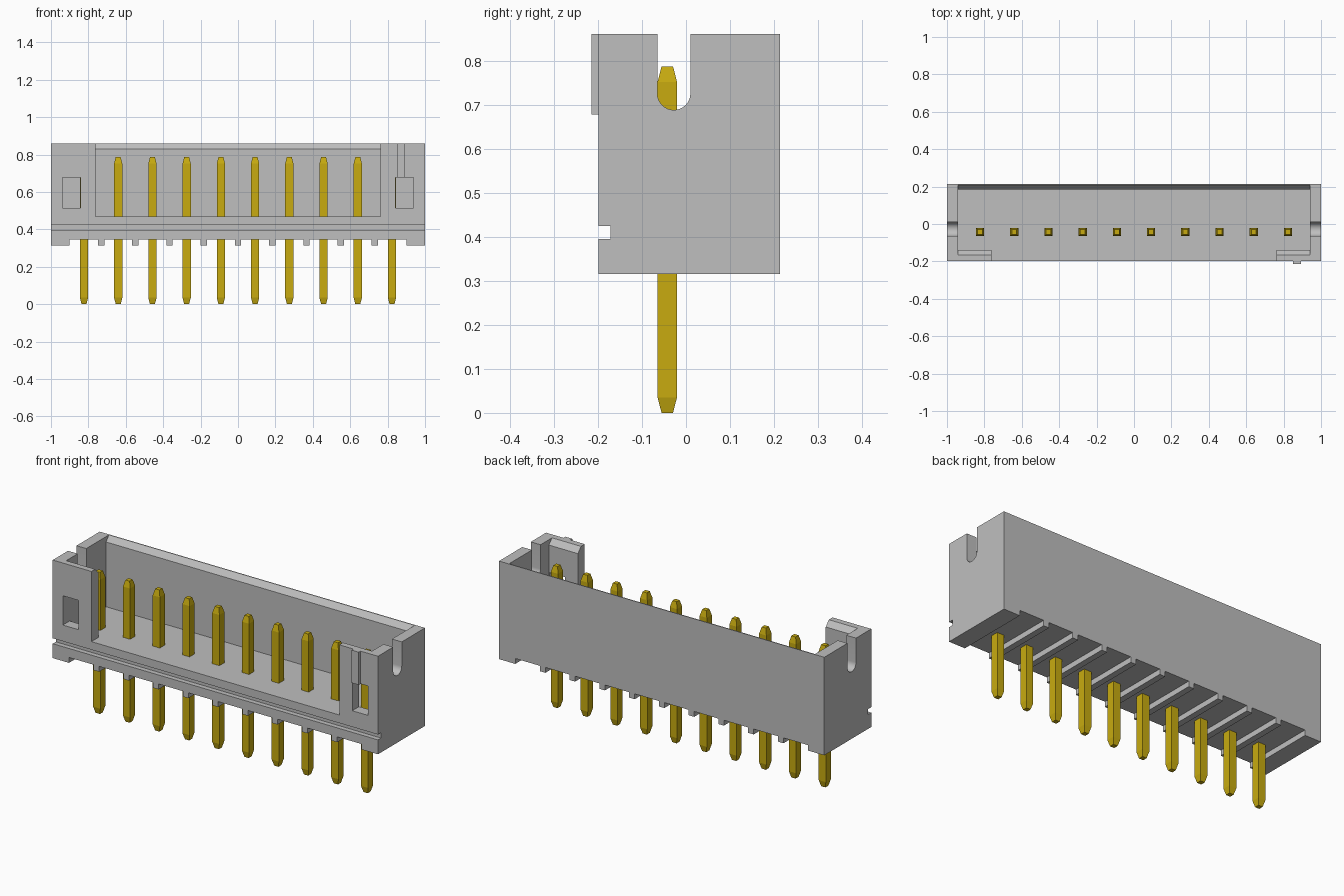
import bpy, bmesh, math
from mathutils import Vector

if "Cube" in bpy.data.objects:
    bpy.data.objects.remove(bpy.data.objects["Cube"], do_unlink=True)


def material(name, color, roughness):
    mat = bpy.data.materials.new(name)
    mat.use_nodes = True
    mat.diffuse_color = color
    shader = mat.node_tree.nodes["Principled BSDF"]
    shader.inputs["Base Color"].default_value = color
    shader.inputs["Roughness"].default_value = roughness
    return mat


GREY = material("grey plastic", (0.52, 0.52, 0.52, 1), 0.6)
GOLD = material("gold pin", (0.58, 0.41, 0.005, 1), 0.5)


def add_object(name, bm, mat):
    bmesh.ops.recalc_face_normals(bm, faces=bm.faces)
    mesh = bpy.data.meshes.new(name)
    bm.to_mesh(mesh)
    bm.free()
    mesh.materials.append(mat)
    obj = bpy.data.objects.new(name, mesh)
    bpy.context.collection.objects.link(obj)
    return obj


def prism(name, profile, x0, x1, mat=GREY):
    """Extrude a (y, z) profile along x."""
    bm = bmesh.new()
    face = bm.faces.new([bm.verts.new((x0, y, z)) for y, z in profile])
    side = bmesh.ops.extrude_face_region(bm, geom=[face])["geom"]
    moved = [v for v in side if isinstance(v, bmesh.types.BMVert)]
    bmesh.ops.translate(bm, verts=moved, vec=Vector((x1 - x0, 0, 0)))
    return add_object(name, bm, mat)


def box(name, x0, x1, y0, y1, z0, z1):
    return prism(name, [(y0, z0), (y1, z0), (y1, z1), (y0, z1)], x0, x1)


def carve(target, cutter):
    """Subtract the cutter from the target and discard it."""
    mod = target.modifiers.new("cut", "BOOLEAN")
    mod.operation = "DIFFERENCE"
    mod.solver = "EXACT"
    mod.object = cutter
    graph = bpy.context.evaluated_depsgraph_get()
    result = bpy.data.meshes.new_from_object(target.evaluated_get(graph))
    target.modifiers.clear()
    target.data = result
    bpy.data.objects.remove(cutter, do_unlink=True)


PITCH = 0.183
PIN_COUNT = 10
PIN_Y = -0.0425
FLOOR = 0.47
TOP = 0.86
HIGH = 1.0
FRONT, BACK, BOTTOM = -0.199, 0.214, 0.315
pin_xs = [(i - (PIN_COUNT - 1) / 2) * PITCH for i in range(PIN_COUNT)]

# Housing: open tray with chamfered inner rims
housing = box("housing", -1, 1, FRONT, BACK, BOTTOM, TOP)
cavity = [(-0.139, FLOOR), (0.184, FLOOR), (0.184, 0.83), (0.209, TOP),
          (0.209, HIGH), (-0.166, HIGH), (-0.166, TOP), (-0.139, 0.83)]
carve(housing, prism("cavity", cavity, -0.94, 0.94))

# Wide opening in the front wall and the long groove below it
carve(housing, box("front_opening", -0.762, 0.762, -0.3, -0.1, FLOOR, HIGH))
carve(housing, box("front_groove", -1.1, 1.1, -0.3, -0.172, 0.395, 0.425))

# Latch windows and round-bottomed slots in the end walls
slot_y, slot_z, slot_r = -0.0275, 0.7255, 0.0375
arc = [math.pi + math.pi * i / 16 for i in range(17)]
slot = [(slot_y + slot_r * math.cos(a), slot_z + slot_r * math.sin(a)) for a in arc]
slot += [(slot_y + slot_r, HIGH), (slot_y - slot_r, HIGH)]
for side in (-1, 1):
    x0, x1 = sorted((side * 0.842, side * 0.938))
    carve(housing, box("window", x0, x1, -0.3, -0.1, 0.515, 0.678))
    x0, x1 = sorted((side * 0.92, side * 1.1))
    carve(housing, prism("end_slot", slot, x0, x1))

# Channels across the underside leave a thin foot between neighbouring pins
foot = 0.017
for i, x in enumerate(pin_xs):
    left = -0.9 if i == 0 else x - PITCH / 2 + foot
    right = 0.9 if i == PIN_COUNT - 1 else x + PITCH / 2 - foot
    carve(housing, box("channel", left, right, -0.3, 0.3, 0.2, 0.345))

bpy.ops.object.select_all(action="DESELECT")
housing.select_set(True)
bpy.context.view_layer.objects.active = housing
bpy.ops.object.shade_smooth_by_angle(angle=math.radians(25))

# Key rib on the front
box("key_rib", 0.85, 0.893, -0.215, -0.19, 0.678, TOP)

# Square pins with tapered tips
rings = [(0, 0.013), (0.035, 0.022), (0.752, 0.022), (0.787, 0.013)]
for i, x in enumerate(pin_xs):
    bm = bmesh.new()
    loops = [[bm.verts.new((x + sx * h, PIN_Y + sy * h, z))
              for sx, sy in ((-1, -1), (1, -1), (1, 1), (-1, 1))]
             for z, h in rings]
    for low, high in zip(loops, loops[1:]):
        for k in range(4):
            n = (k + 1) % 4
            bm.faces.new((low[k], low[n], high[n], high[k]))
    bm.faces.new(loops[0])
    bm.faces.new(loops[-1])
    add_object(f"pin_{i + 1}", bm, GOLD)
